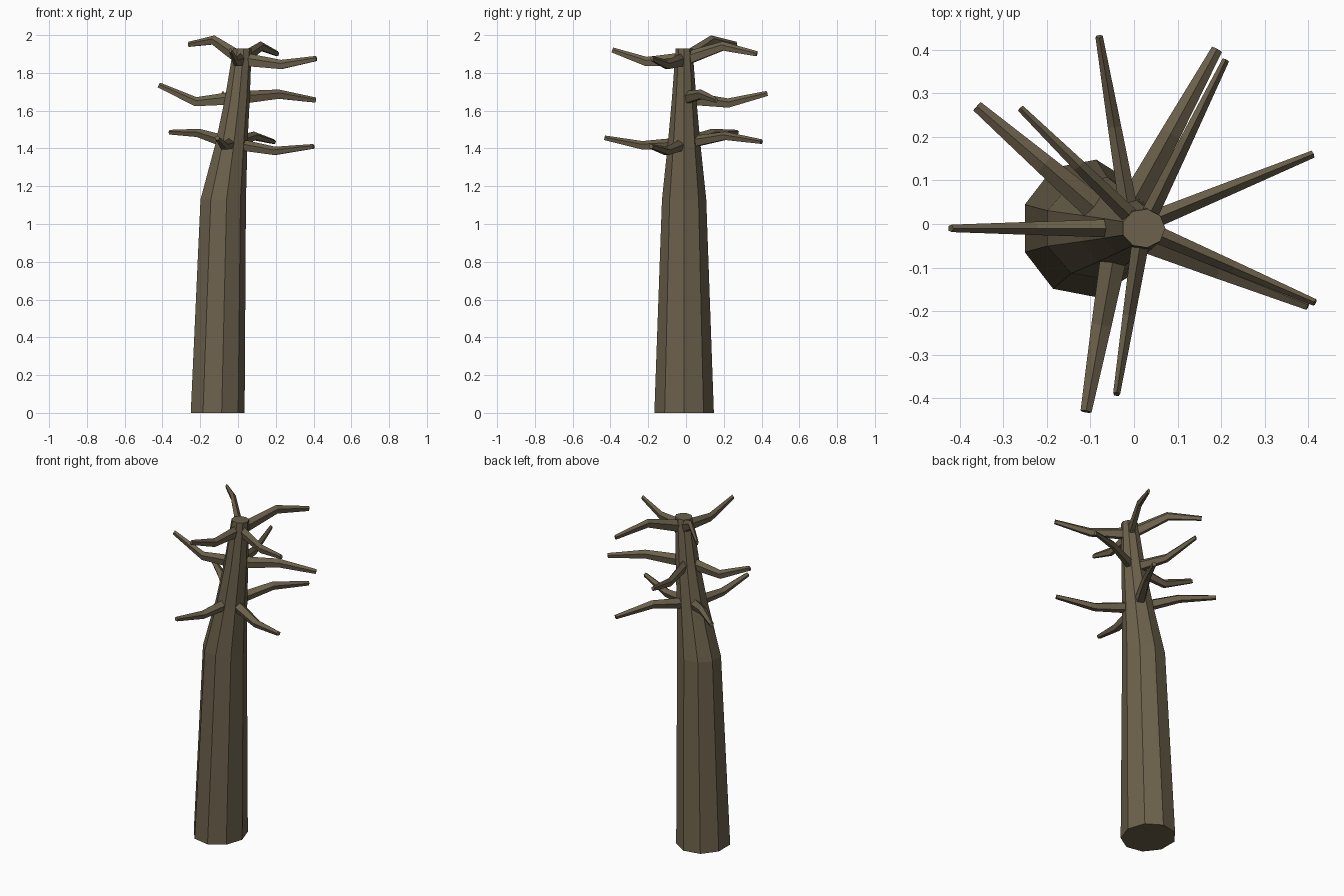
import bpy, bmesh, math
from mathutils import Vector

cube = bpy.data.objects.get("Cube")
if cube:
    bpy.data.objects.remove(cube)

bark = bpy.data.materials.new("dull brown bark")
bark.use_nodes = True
bark.diffuse_color = (0.15, 0.12, 0.072, 1)
shader = bark.node_tree.nodes["Principled BSDF"]
shader.inputs["Base Color"].default_value = bark.diffuse_color
shader.inputs["Roughness"].default_value = 0.9


def loft(name, rings):
    """Skin a list of equal point rings and cap both ends."""
    bm = bmesh.new()
    loops = [[bm.verts.new(p) for p in ring] for ring in rings]
    n = len(loops[0])
    for a, b in zip(loops, loops[1:]):
        for i in range(n):
            j = (i + 1) % n
            bm.faces.new((a[i], a[j], b[j], b[i]))
    bm.faces.new(loops[0][::-1])
    bm.faces.new(loops[-1])
    bmesh.ops.recalc_face_normals(bm, faces=bm.faces)
    mesh = bpy.data.meshes.new(name)
    bm.to_mesh(mesh)
    bm.free()
    mesh.materials.append(bark)
    obj = bpy.data.objects.new(name, mesh)
    bpy.context.collection.objects.link(obj)
    return obj


def ring(center, u, v, sides):
    steps = [math.tau * i / sides for i in range(sides)]
    return [center + u * math.cos(a) + v * math.sin(a) for a in steps]


# Leaning nine-sided trunk: height, centre x, radius x, radius y
TRUNK = [(0, -0.112, 0.147, 0.160), (1.13, -0.082, 0.124, 0.119),
         (1.42, -0.038, 0.088, 0.088), (1.66, -0.006, 0.068, 0.066),
         (1.93, 0.022, 0.050, 0.045)]
loft("trunk", [ring(Vector((x, -0.01, z)), Vector((rx, 0, 0)),
                    Vector((0, ry, 0)), 9) for z, x, rx, ry in TRUNK])


def branch(name, root, elbow_z, tip, width, height):
    """Tapering five-sided limb with one bend halfway along."""
    root, tip = Vector(root), Vector(tip)
    elbow = root.lerp(tip, 0.53)
    elbow.z = elbow_z
    out = Vector((tip.x - root.x, tip.y - root.y, 0)).normalized()
    side = Vector((-out.y, out.x, 0))
    rings = []
    for p, d, size in ((root, elbow - root, 1.3), (elbow, tip - root, 0.9),
                       (tip, tip - elbow, 0.5)):
        up = d.normalized().cross(side)
        rings.append(ring(p, up * height * size, side * width * size, 5))
    loft(name, rings)


# Each tier: root, half width, half height, then (elbow height, tip) per limb
TIERS = {
    "lower": ((-0.035, -0.01, 1.425), 0.027, 0.027, [
        (1.48, (-0.36, 0.27, 1.485)), (1.385, (0.40, -0.185, 1.41)),
        (1.465, (0.19, 0.40, 1.435)), (1.415, (-0.11, -0.43, 1.455))]),
    "middle": ((-0.005, -0.01, 1.665), 0.018, 0.030, [
        (1.645, (-0.42, -0.01, 1.735)), (1.685, (0.41, 0.16, 1.655)),
        (1.638, (-0.08, 0.43, 1.69))]),
    "upper": ((0.02, -0.01, 1.87), 0.017, 0.030, [
        (1.972, (-0.26, 0.265, 1.95)), (1.842, (0.415, -0.18, 1.875)),
        (1.94, (0.21, 0.375, 1.90)), (1.858, (-0.04, -0.39, 1.92))]),
}
for tier, (root, width, height, limbs) in TIERS.items():
    for i, (elbow_z, tip) in enumerate(limbs, 1):
        branch(f"{tier}_branch_{i}", root, elbow_z, tip, width, height)
